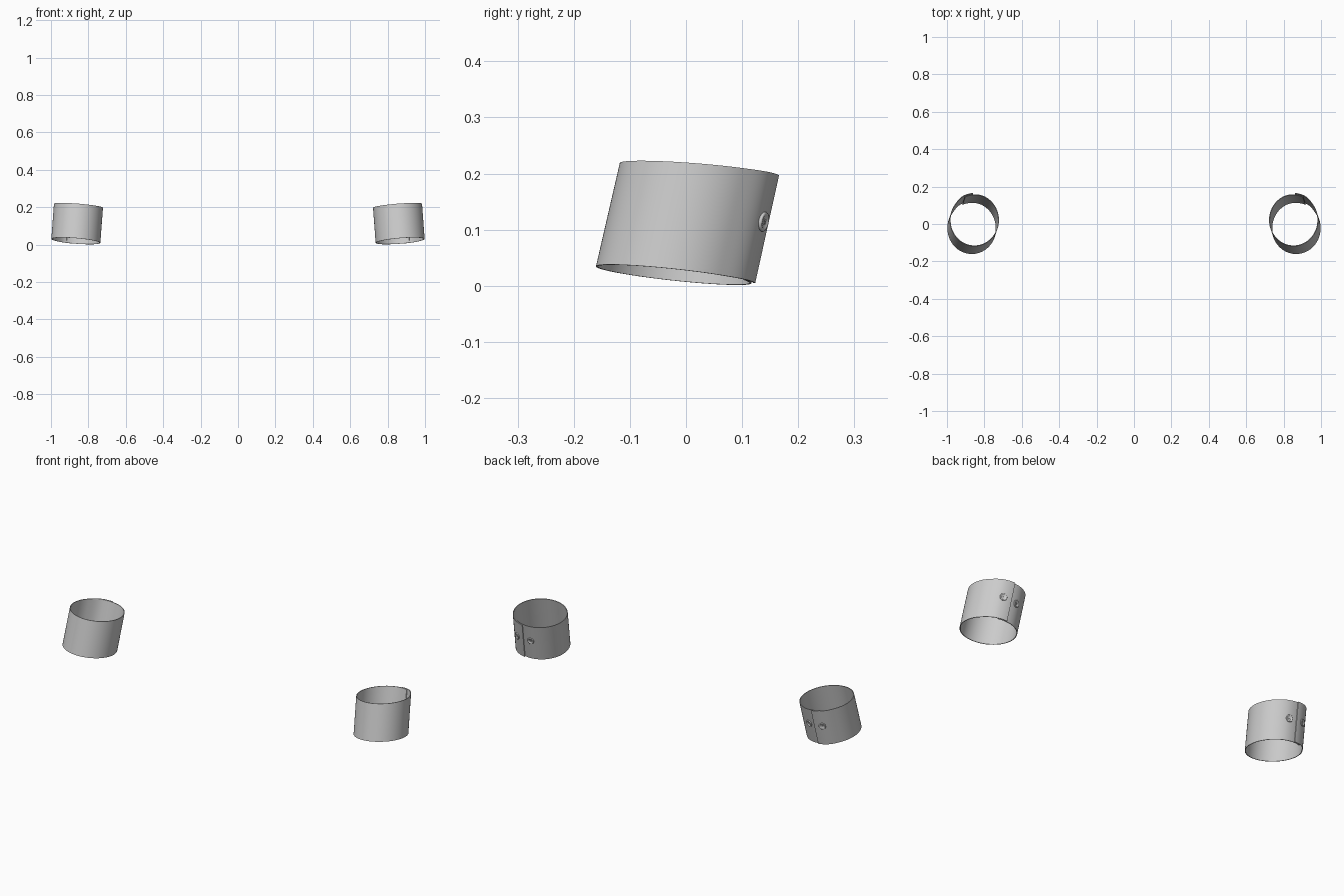
import bpy, bmesh, math
from mathutils import Vector, Matrix

if "Cube" in bpy.data.objects:
    bpy.data.objects.remove(bpy.data.objects["Cube"])

A, B = 0.131, 0.139            # cuff half-widths across x and y
BOTTOM = Vector((0.867, -0.0215, 0.0195))
TOP = Vector((0.853, 0.021, 0.2075))
AXIS = (TOP - BOTTOM).normalized()


def smooth(t):
    t = max(0.0, min(1.0, t))
    return t * t * (3 - 2 * t)


def wall(deg, t, off=0.0):
    """Point on the leaning cuff wall; deg runs from the back (+y) towards +x."""
    a = math.radians(deg)
    x, y = (A + off) * math.sin(a), (B + off) * math.cos(a)
    z = 0.08 * x - (0.107 * (1 - t) + 0.08 * t) * y
    return BOTTOM.lerp(TOP, t) + Vector((x, y, z))


def finish(name, bm, angle=40):
    bmesh.ops.recalc_face_normals(bm, faces=bm.faces)
    me = bpy.data.meshes.new(name)
    bm.to_mesh(me)
    bm.free()
    ob = bpy.data.objects.new(name, me)
    bpy.context.collection.objects.link(ob)
    bpy.ops.object.select_all(action='DESELECT')
    ob.select_set(True)
    bpy.context.view_layer.objects.active = ob
    bpy.ops.object.shade_smooth_by_angle(angle=math.radians(angle))
    ob.modifiers.new("other_side", 'MIRROR').use_mirror_merge = False
    return ob


# Cuff band: one strip wrapped round, its ends overlapping at the back
START, END, N, ROWS = 3, 383, 128, 6
bm = bmesh.new()
grid = []
for i in range(N + 1):
    d = START + (END - START) * i / N
    off = 0.006 * (1 - smooth((d - 24) / 30)) - 0.001 * smooth((d - 340) / 20)
    column = []
    for j in range(ROWS + 1):
        t = j / ROWS
        outer = wall(d, t, off)
        inner = wall(d, t, off - 0.0035)
        column.append((bm.verts.new(outer), bm.verts.new(inner)))
    grid.append(column)
for i in range(N):
    p, q = grid[i], grid[i + 1]
    for j in range(ROWS):
        for s in (0, 1):
            bm.faces.new((p[j][s], q[j][s], q[j + 1][s], p[j + 1][s]))
    for j in (0, ROWS):
        bm.faces.new((p[j][0], q[j][0], q[j][1], p[j][1]))
for column in (grid[0], grid[-1]):
    for j in range(ROWS):
        bm.faces.new((column[j][0], column[j + 1][0], column[j + 1][1], column[j][1]))
finish("cuff_band", bm)

# Buttons: lathed disc with raised rim, and crossed stitches in the dish
PROFILE = [(0.0165, -0.002), (0.018, 0.0015), (0.017, 0.004),
           (0.0145, 0.005), (0.012, 0.004), (0.0105, 0.0025)]
SEG = 28


def button(name, deg, off):
    pos = wall(deg, 0.55, off)
    tangent = (wall(deg + 2, 0.55, off) - wall(deg - 2, 0.55, off)).normalized()
    normal = AXIS.cross(tangent).normalized()
    if normal.y < 0:
        normal = -normal
    up = normal.cross(tangent).normalized()
    frame = Matrix((tangent, up, normal)).transposed().to_4x4()
    frame.translation = pos
    bm = bmesh.new()
    rings = [[bm.verts.new((r * math.cos(2 * math.pi * k / SEG),
                            r * math.sin(2 * math.pi * k / SEG), h))
              for k in range(SEG)] for r, h in PROFILE]
    for a, b in zip(rings, rings[1:]):
        for k in range(SEG):
            m = (k + 1) % SEG
            bm.faces.new((a[k], a[m], b[m], b[k]))
    bm.faces.new(rings[0][::-1])
    bm.faces.new(rings[-1])
    for ang in (45, 135):
        bmesh.ops.create_cube(bm, size=1, matrix=Matrix.Translation((0, 0, 0.003))
                              @ Matrix.Rotation(math.radians(ang), 4, 'Z')
                              @ Matrix.Diagonal((0.011, 0.002, 0.002, 1)))
    bm.transform(frame)
    finish(name, bm, 50)


button("outer_button", 21, 0.006)
button("inner_button", -13, -0.001)
